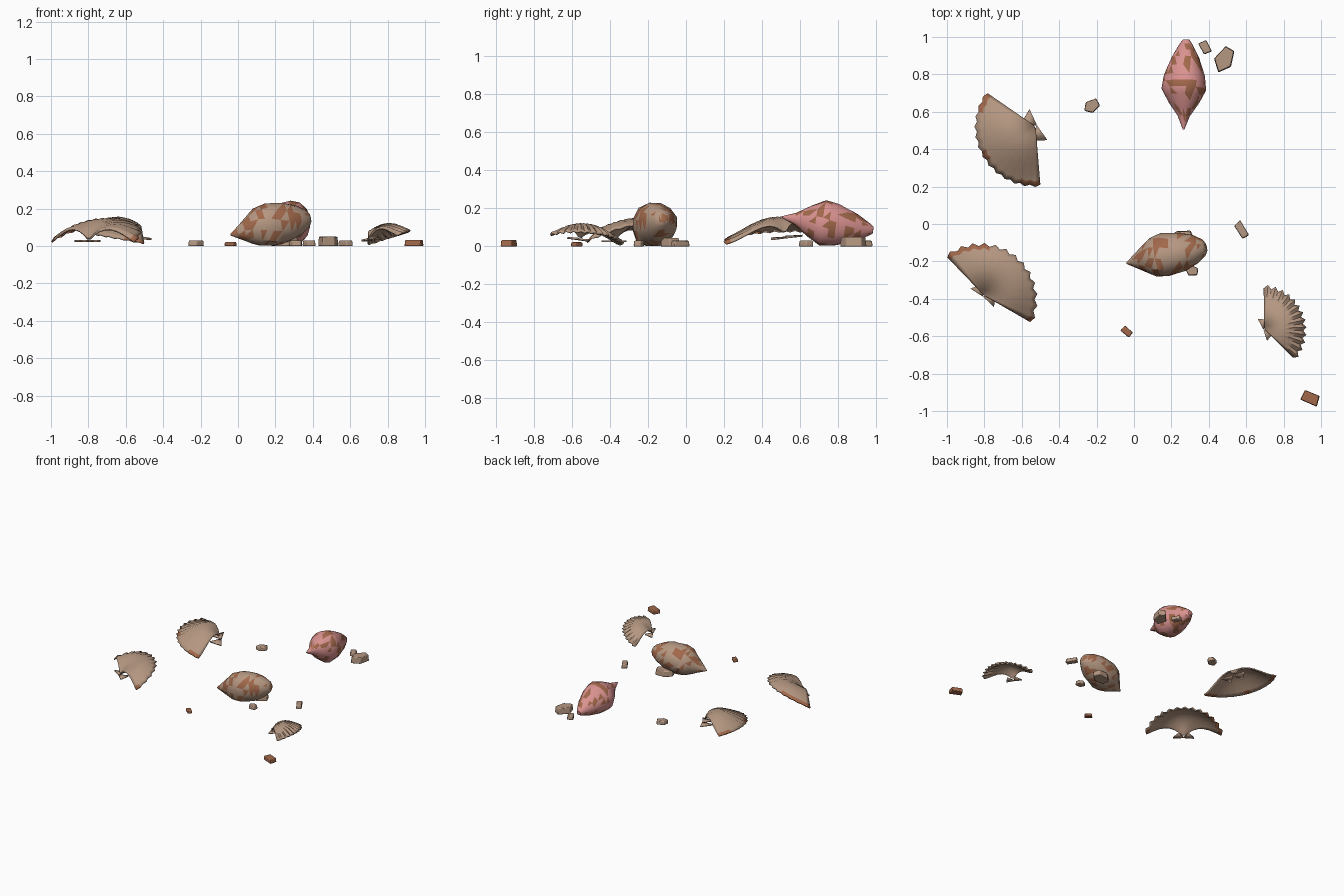
import bpy, bmesh, math, random
from mathutils import Vector, noise

random.seed(4)
cube = bpy.data.objects.get("Cube")
if cube:
    bpy.data.objects.remove(cube, do_unlink=True)


def material(name, rgb):
    m = bpy.data.materials.new(name)
    m.use_nodes = True
    m.diffuse_color = (*rgb, 1)
    m.node_tree.nodes["Principled BSDF"].inputs["Base Color"].default_value = (*rgb, 1)
    return m


TAN = material("sandy tan", (0.46, 0.31, 0.22))
BROWN = material("rust brown", (0.36, 0.14, 0.07))
PINK = material("shell pink", (0.70, 0.29, 0.28))


def finish(bm, name, mats, thickness=0, bevel=0, angle=35):
    """Turn a bmesh into a shaded object with optional thickness or bevel."""
    bmesh.ops.recalc_face_normals(bm, faces=bm.faces)
    mesh = bpy.data.meshes.new(name)
    bm.to_mesh(mesh)
    bm.free()
    for m in mats:
        mesh.materials.append(m)
    ob = bpy.data.objects.new(name, mesh)
    bpy.context.collection.objects.link(ob)
    if thickness:
        mod = ob.modifiers.new("thickness", 'SOLIDIFY')
        mod.thickness = thickness
        mod.offset = 0
    if bevel:
        mod = ob.modifiers.new("bevel", 'BEVEL')
        mod.width = bevel
        mod.segments = 2
    bpy.ops.object.select_all(action='DESELECT')
    ob.select_set(True)
    bpy.context.view_layer.objects.active = ob
    bpy.ops.object.shade_smooth_by_angle(angle=math.radians(angle))
    return ob


def scallop(name, apex, heading, half_span, r_mid, r_tip, dome, bulge, power,
            lean, tooth, stain, ribs=13):
    """Domed fan that spreads from a low hinge, with two small ears."""
    bm = bmesh.new()
    heading, half_span = math.radians(heading), math.radians(half_span)
    forward = Vector((math.cos(heading), math.sin(heading), 0))
    side = Vector((-forward.y, forward.x, 0))

    def place(u, v, z):
        p = Vector(apex) + forward * u + side * v
        p.z = max(0.008, p.z + lean * v + z)
        return p

    rings = [0.04, 0.12, 0.23, 0.36, 0.5, 0.65, 0.8, 0.91, 1.0]
    columns = ribs * 2
    grid = []
    for t in rings:
        row = []
        for i in range(columns + 1):
            f = 2 * i / columns - 1
            ridge = 1 if i % 2 else -1
            r = (r_mid + (r_tip - r_mid) * f * f) * t + ridge * tooth * t ** 4
            phi = f * half_span
            # The straight sides stay arched and only come down at the tips
            arch = 1 - (1 - 0.75 * (1 - t * t)) * abs(f) ** 2.2
            z = dome * arch * math.sin(bulge * t ** power) + ridge * 0.0035 * t
            row.append(bm.verts.new(place(r * math.cos(phi), r * math.sin(phi), z)))
        grid.append(row)
    for j in range(len(rings) - 1):
        for i in range(columns):
            face = bm.faces.new((grid[j][i], grid[j][i + 1], grid[j + 1][i + 1], grid[j + 1][i]))
            f = 2 * (i + 0.5) / columns - 1
            # Stained lip near the ends of the rim
            face.material_index = int(j == len(rings) - 2 and any(a < f < b for a, b in stain))
    bm.faces.new(grid[0])
    k = r_mid / 0.28
    for s in (-1, 1):
        ear = [(-0.012, 0), (-0.02, 0.085), (0.025, 0.06), (0.06, 0.04)]
        bm.faces.new([bm.verts.new(place(u * k, s * v * k, 0.002)) for u, v in ear])
    return finish(bm, name, (TAN, BROWN), thickness=0.01, angle=45)


def conch(name, start, end, profile, base, seed, sides, lift=0):
    """Spindle turned round a tilted axis, with angular brown flecks."""
    bm = bmesh.new()
    start, end = Vector(start), Vector(end)
    turn = (end - start).to_track_quat('Z', 'Y')
    samples = []
    for (s0, r0), (s1, r1) in zip(profile, profile[1:]):
        samples += [(s0 + (s1 - s0) * q, r0 + (r1 - r0) * q) for q in (0, 0.5)]
    samples.append(profile[-1])
    rings = []
    for s, r in samples:
        ring = []
        for i in range(sides):
            a = math.tau * (i + s * 2) / sides
            rr = r * (1 + 0.04 * math.cos(3 * a))
            p = start.lerp(end, s) + turn @ Vector((rr * math.cos(a), rr * math.sin(a), 0))
            p.z = max(p.z + lift * math.sin(math.pi * s), 0.003)
            ring.append(bm.verts.new(p))
        rings.append(ring)
    for a, b in zip(rings, rings[1:]):
        for i in range(sides):
            n = (i + 1) % sides
            bm.faces.new((a[i], a[n], b[n], b[i]))
    bm.faces.new(rings[0])
    bm.faces.new(rings[-1])
    bmesh.ops.triangulate(bm, faces=bm.faces)
    for face in bm.faces:
        c = face.calc_center_median()
        face.material_index = int(noise.noise(c * 23 + Vector((seed, 0, 0))) > 0.14)
    return finish(bm, name, (base, BROWN), angle=35)


def pebble(name, x, y, length, width, angle, height, mat, sides=4):
    """Flat chip with an uneven outline and softened edges."""
    bm = bmesh.new()
    turn = math.radians(angle)
    spread = 0.5 / math.cos(math.pi / sides)
    low, high = [], []
    for i in range(sides):
        a = math.tau * (i + 0.5 + random.uniform(-0.1, 0.1)) / sides
        u, v = math.cos(a) * length * spread, math.sin(a) * width * spread
        dx = u * math.cos(turn) - v * math.sin(turn)
        dy = u * math.sin(turn) + v * math.cos(turn)
        low.append(bm.verts.new((x + dx, y + dy, 0)))
        high.append(bm.verts.new((x + dx * 0.92, y + dy * 0.92, height)))
    bm.faces.new(low)
    bm.faces.new(high)
    for i in range(sides):
        n = (i + 1) % sides
        bm.faces.new((low[i], low[n], high[n], high[i]))
    return finish(bm, name, (mat,), bevel=0.005)


# Scallop shells
scallop("back_scallop", (-0.53, 0.52, 0.045), 210, 65, 0.315, 0.315, 0.105, 2.9, 0.6,
        -0.1, 0.006, [(-1, -0.7), (-0.1, 0.08), (0.7, 1)])
scallop("front_scallop", (-0.80, -0.38, 0.025), 52, 82, 0.262, 0.29, 0.12, 2.2, 0.8,
        0, 0.009, [(0.35, 1), (-1, -0.9)])
scallop("small_scallop", (0.70, -0.56, 0.035), 23, 68, 0.21, 0.225, 0.08, 2.7, 0.75,
        -0.13, 0.01, [])

# Spindle shells
conch("tan_conch", (-0.04, -0.21, 0.06), (0.385, -0.125, 0.15),
      [(0, 0.004), (0.16, 0.052), (0.33, 0.106), (0.48, 0.118), (0.7, 0.106),
       (0.86, 0.078), (0.97, 0.045), (1, 0.025)], TAN, 3, 11, 0.008)
conch("pink_conch", (0.265, 0.505, 0.155), (0.28, 0.985, 0.085),
      [(0, 0.004), (0.15, 0.033), (0.3, 0.082), (0.45, 0.12), (0.6, 0.11),
       (0.8, 0.075), (0.95, 0.035), (1, 0.018)], PINK, 8, 15)

# Pebbles
pebble("back_small_pebble", 0.38, 0.945, 0.07, 0.045, -60, 0.03, TAN)
pebble("back_large_pebble", 0.482, 0.88, 0.125, 0.085, 62, 0.05, TAN, 5)
pebble("left_pebble", -0.225, 0.632, 0.08, 0.06, 35, 0.03, TAN, 5)
pebble("right_pebble", 0.575, -0.03, 0.085, 0.045, -60, 0.03, TAN)
pebble("front_pebble", 0.31, -0.25, 0.065, 0.05, -15, 0.03, TAN, 5)
pebble("resting_pebble", 0.25, -0.085, 0.14, 0.09, 20, 0.045, TAN, 6)
pebble("small_brown_pebble", -0.04, -0.575, 0.055, 0.04, -40, 0.022, BROWN)
pebble("large_brown_pebble", 0.943, -0.933, 0.09, 0.06, -25, 0.033, BROWN)
